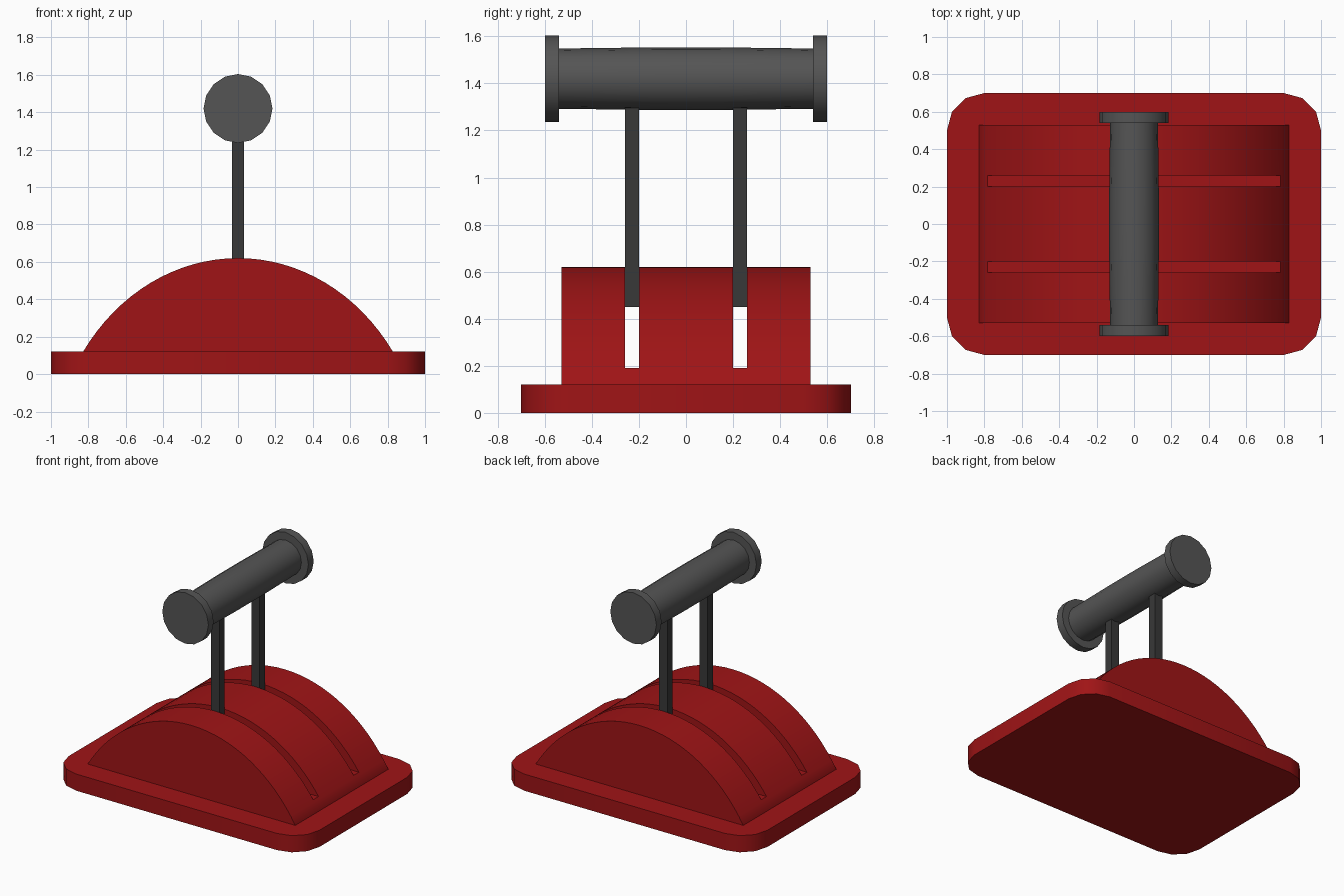
import bpy, bmesh, math
from mathutils import Vector

if "Cube" in bpy.data.objects:
    bpy.data.objects.remove(bpy.data.objects["Cube"])


def material(name, color):
    m = bpy.data.materials.new(name)
    m.diffuse_color = (*color, 1)
    m.use_nodes = True
    m.node_tree.nodes["Principled BSDF"].inputs["Base Color"].default_value = m.diffuse_color
    return m


red = material("red", (0.35, 0.007, 0.008))
dark = material("dark_grey", (0.04, 0.04, 0.04))
grip_grey = material("grip_grey", (0.09, 0.09, 0.09))


def shade(ob):
    bpy.ops.object.select_all(action='DESELECT')
    ob.select_set(True)
    bpy.context.view_layer.objects.active = ob
    bpy.ops.object.shade_smooth_by_angle(angle=math.radians(35))


def finish(name, bm, mat):
    bmesh.ops.recalc_face_normals(bm, faces=bm.faces)
    me = bpy.data.meshes.new(name)
    bm.to_mesh(me)
    bm.free()
    ob = bpy.data.objects.new(name, me)
    bpy.context.collection.objects.link(ob)
    me.materials.append(mat)
    shade(ob)
    return ob


def prism(name, outline, offset, mat):
    """Extrude a closed outline of 3D points along an offset."""
    bm = bmesh.new()
    face = bm.faces.new([bm.verts.new(p) for p in outline])
    ext = bmesh.ops.extrude_face_region(bm, geom=[face], use_keep_orig=True)
    verts = [g for g in ext["geom"] if isinstance(g, bmesh.types.BMVert)]
    bmesh.ops.translate(bm, verts=verts, vec=Vector(offset))
    return finish(name, bm, mat)


def box(name, x, y0, y1, z0, z1, mat):
    return prism(name, [(-x, y0, z0), (x, y0, z0), (x, y1, z0), (-x, y1, z0)],
                 (0, 0, z1 - z0), mat)


def lathe(name, profile, mat, z=1.42, sides=16):
    """Closed round solid around the y axis from (y, radius) pairs."""
    bm = bmesh.new()
    rings = []
    for y, r in profile:
        rings.append([bm.verts.new((r * math.cos(2 * math.pi * i / sides), y,
                                    z + r * math.sin(2 * math.pi * i / sides)))
                      for i in range(sides)])
    for a, b in zip(rings, rings[1:]):
        for i in range(sides):
            j = (i + 1) % sides
            bm.faces.new((a[i], a[j], b[j], b[i]))
    bm.faces.new(rings[0])
    bm.faces.new(rings[-1])
    return finish(name, bm, mat)


# Base plate with rounded corners
outline = []
for k, (sx, sy) in enumerate([(1, 1), (-1, 1), (-1, -1), (1, -1)]):
    for s in range(4):
        a = math.radians(90 * k + 30 * s)
        outline.append((sx * 0.8 + 0.2 * math.cos(a), sy * 0.5 + 0.2 * math.sin(a), 0))
prism("base_plate", outline, (0, 0, 0.12), red)

# Arched housing
W, EDGE, N = 1.0, 0.828, 32
t = math.asin(EDGE / W)
H = 0.5 / (1 - math.cos(t))
arch = [(-EDGE, -0.53, 0.10)]
for i in range(N + 1):
    a = -t + 2 * t * i / N
    arch.append((W * math.sin(a), -0.53, 0.62 - H * (1 - math.cos(a))))
arch.append((EDGE, -0.53, 0.10))
housing = prism("arched_housing", arch, (0, 1.06, 0), red)

# Slots, levers and grip caps on both sides
for side, s in (("front", -1), ("back", 1)):
    y0, y1 = sorted((s * 0.20, s * 0.26))
    cutter = box(side + "_slot_cutter", 0.95, y0, y1, 0.19, 0.9, red)
    mod = housing.modifiers.new(side + "_slot", 'BOOLEAN')
    mod.object = cutter
    mod.operation = 'DIFFERENCE'
    mod.solver = 'EXACT'
    bpy.context.view_layer.objects.active = housing
    bpy.ops.object.modifier_apply(modifier=mod.name)
    bpy.data.objects.remove(cutter)
    box(side + "_lever", 0.033, y0, y1, 0.45, 1.33, dark)
    lathe(side + "_grip_cap", [(s * 0.54, 0.184), (s * 0.60, 0.184)], grip_grey)
shade(housing)  # keeps the cut edges sharp

# Slightly barrelled grip
lathe("grip", [(-0.545, 0.128), (-0.38, 0.130), (-0.14, 0.133),
               (0.14, 0.133), (0.38, 0.130), (0.545, 0.128)], grip_grey)
